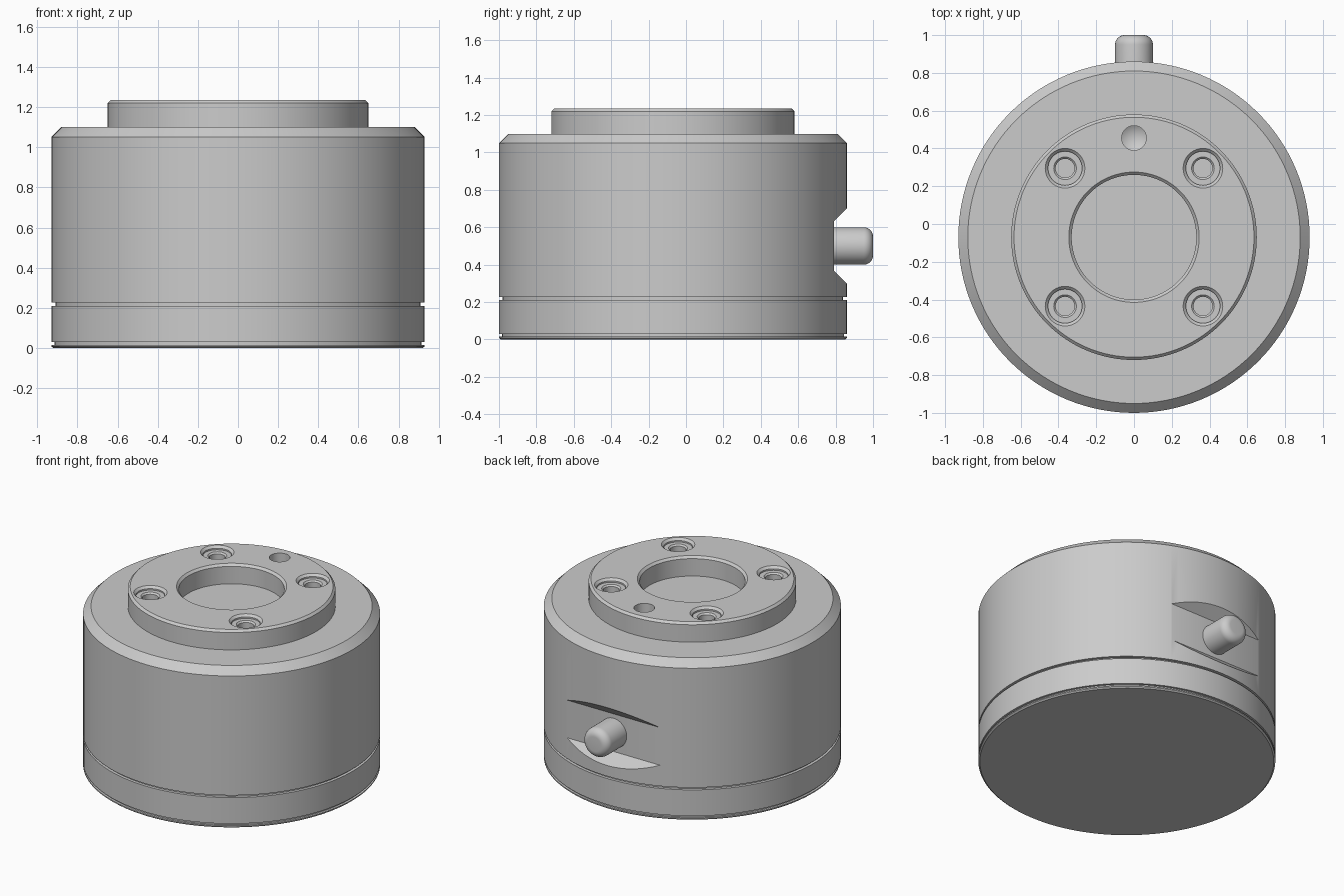
import bpy, bmesh, math
from mathutils import Matrix

if "Cube" in bpy.data.objects:
    bpy.data.objects.remove(bpy.data.objects["Cube"], do_unlink=True)

CY = -0.07      # y of the housing axis
R = 0.93        # housing radius
DECK = 1.10     # shoulder height
TOP = 1.235     # boss height

grey = bpy.data.materials.new("metal grey")
grey.use_nodes = True
grey.diffuse_color = (0.6, 0.6, 0.6, 1)
grey.node_tree.nodes["Principled BSDF"].inputs["Base Color"].default_value = (0.6, 0.6, 0.6, 1)


def finish(name, bm):
    bmesh.ops.recalc_face_normals(bm, faces=bm.faces)
    mesh = bpy.data.meshes.new(name)
    bm.to_mesh(mesh)
    bm.free()
    obj = bpy.data.objects.new(name, mesh)
    bpy.context.collection.objects.link(obj)
    mesh.materials.append(grey)
    return obj


def lathe(name, profile, place, steps):
    """Spin (radius, height) points, running from axis to axis, into a solid."""
    bm = bmesh.new()
    verts = [bm.verts.new((r, 0, z)) for r, z in profile]
    edges = [bm.edges.new(pair) for pair in zip(verts, verts[1:])]
    bmesh.ops.spin(bm, geom=verts + edges, cent=(0, 0, 0), axis=(0, 0, 1),
                   angle=math.tau, steps=steps, use_merge=False)
    bmesh.ops.remove_doubles(bm, verts=bm.verts, dist=0.0001)
    bm.transform(place)
    return finish(name, bm)


def prism(name, outline, half_width):
    """Extrude a (y, z) outline along x."""
    bm = bmesh.new()
    face = bm.faces.new([bm.verts.new((-half_width, y, z)) for y, z in outline])
    moved = bmesh.ops.extrude_face_region(bm, geom=[face])["geom"]
    bmesh.ops.translate(bm, vec=(2 * half_width, 0, 0),
                        verts=[v for v in moved if isinstance(v, bmesh.types.BMVert)])
    return finish(name, bm)


def activate(obj):
    bpy.ops.object.select_all(action='DESELECT')
    obj.select_set(True)
    bpy.context.view_layer.objects.active = obj


def cut(target, cutter):
    cutter.hide_render = True
    mod = target.modifiers.new("cut", 'BOOLEAN')
    mod.operation = 'DIFFERENCE'
    mod.solver = 'EXACT'
    mod.object = cutter
    activate(target)
    bpy.ops.object.modifier_apply(modifier=mod.name)
    bpy.data.objects.remove(cutter, do_unlink=True)


def smooth(obj):
    activate(obj)
    bpy.ops.object.shade_smooth_by_angle(angle=math.radians(25))


# Housing with base grooves, chamfered shoulder, raised boss and shallow bore
housing = lathe("housing", [
    (0, 0), (R - 0.01, 0), (R, 0.008), (R, 0.016),
    (R - 0.015, 0.016), (R - 0.015, 0.03), (R, 0.03),
    (R, 0.21), (R - 0.02, 0.21), (R - 0.02, 0.226), (R, 0.226),
    (R, DECK - 0.05), (R - 0.05, DECK),
    (0.65, DECK), (0.65, TOP - 0.015), (0.635, TOP),
    (0.345, TOP), (0.33, TOP - 0.015), (0.33, DECK), (0, DECK),
], Matrix.Translation((0, CY, 0)), 128)

# Four counterbored bolt holes in the boss
for sx in (-1, 1):
    for sy in (-1, 1):
        cut(housing, lathe("bolt_hole_cutter", [
            (0, -0.15), (0.05, -0.15), (0.05, -0.035), (0.06, -0.025),
            (0.09, -0.025), (0.09, -0.015), (0.125, 0.02), (0, 0.02),
        ], Matrix.Translation((sx * 0.365, CY + sy * 0.365, TOP)), 40))

# Locating hole with a drill-point bottom
cut(housing, lathe("locating_hole_cutter", [
    (0, -0.15), (0.065, -0.11), (0.065, 0.02), (0, 0.02),
], Matrix.Translation((0, 0.455, TOP)), 40))

# Bevelled flat across the back
cut(housing, prism("back_flat_cutter", [
    (0.79, 0.37), (0.91, 0.25), (0.91, 0.75), (0.79, 0.63)], 0.8))
smooth(housing)

# Rounded pin standing out of the flat
round_off = [(0.05 + 0.05 * math.cos(a), 0.95 + 0.05 * math.sin(a))
             for a in (math.radians(11.25 * i) for i in range(9))]
pin = lathe("back_pin", [(0, 0.77), (0.1, 0.77)] + round_off + [(0, 1.0)],
            Matrix.Translation((0, 0, 0.5)) @ Matrix.Rotation(-math.pi / 2, 4, 'X'), 48)
smooth(pin)
